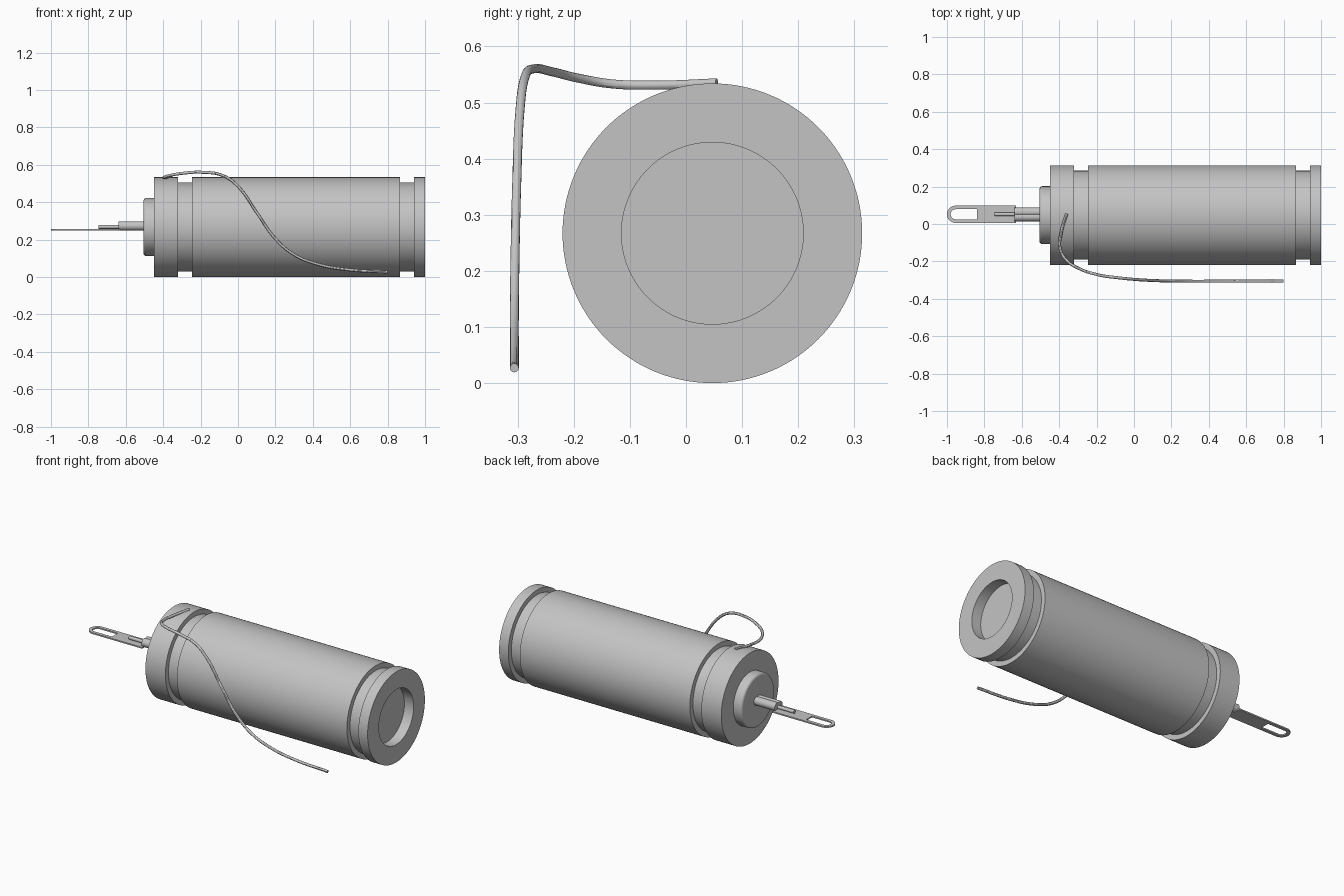
import bpy
import bmesh
from math import sin, cos, pi, radians

if "Cube" in bpy.data.objects:
    bpy.data.objects.remove(bpy.data.objects["Cube"], do_unlink=True)

AXIS_Y, AXIS_Z = 0.047, 0.267

grey = bpy.data.materials.new("light grey metal")
grey.use_nodes = True
grey.diffuse_color = (0.55, 0.55, 0.55, 1)
grey.node_tree.nodes["Principled BSDF"].inputs["Base Color"].default_value = (0.55, 0.55, 0.55, 1)


def finish(obj):
    """Apply the material and smooth shading with sharp edges."""
    bpy.ops.object.select_all(action="DESELECT")
    obj.select_set(True)
    bpy.context.view_layer.objects.active = obj
    if obj.type == "CURVE":
        bpy.ops.object.convert(target="MESH")
        obj = bpy.context.object
    obj.data.materials.clear()
    obj.data.materials.append(grey)
    bpy.ops.object.shade_smooth_by_angle(angle=radians(30))
    return obj


def lathe(name, profile, y=AXIS_Y, z=AXIS_Z, sides=96):
    """Turn (x, radius) points around a line along x, with closed ends."""
    bm = bmesh.new()
    rings = [[bm.verts.new((x, y + r * cos(2 * pi * i / sides), z + r * sin(2 * pi * i / sides)))
              for i in range(sides)] for x, r in profile]
    for a, b in zip(rings, rings[1:]):
        for i in range(sides):
            j = (i + 1) % sides
            bm.faces.new((a[i], a[j], b[j], b[i]))
    bm.faces.new(rings[0])
    bm.faces.new(rings[-1])
    bmesh.ops.recalc_face_normals(bm, faces=bm.faces)
    mesh = bpy.data.meshes.new(name)
    bm.to_mesh(mesh)
    bm.free()
    obj = bpy.data.objects.new(name, mesh)
    bpy.context.collection.objects.link(obj)
    return finish(obj)


def curve_object(name, dimensions):
    curve = bpy.data.curves.new(name, "CURVE")
    curve.dimensions = dimensions
    obj = bpy.data.objects.new(name, curve)
    bpy.context.collection.objects.link(obj)
    return obj


# Main body with a groove near each end and a round recess in one end
R, GROOVE, HOLE = 0.267, 0.238, 0.162
lathe("cylinder_body", [
    (-0.45, R), (-0.32, R), (-0.32, GROOVE), (-0.245, GROOVE), (-0.245, R),
    (0.865, R), (0.865, GROOVE), (0.94, GROOVE), (0.94, R), (1.0, R),
    (1.0, HOLE), (0.94, HOLE)], sides=128)

# Raised end cap with a rounded rim
bevel = 0.015
rim = [(-0.505 + bevel * (1 - sin(a)), 0.155 - bevel * (1 - cos(a)))
       for a in (pi / 2 * (1 - i / 5) for i in range(6))]
lathe("end_cap", rim + [(-0.44, 0.155)])

# Crimped terminal barrel: two rolled sides meeting over a wire core
for side, y in (("left", 0.064), ("right", 0.038)):
    lathe("crimp_barrel_" + side, [(-0.64, 0.024), (-0.49, 0.024)], y, 0.273, 32)
lathe("wire_core", [(-0.745, 0.01), (-0.49, 0.01)], 0.052, 0.268, 20)

# Flat terminal tab with a rounded end and a slot
tab = curve_object("terminal_tab", "2D")
tab.data.fill_mode = "BOTH"
tab.data.extrude = 0.004
for tip, end, half in ((-1.0, -0.63, 0.046), (-0.98, -0.84, 0.027)):
    outline = [(tip + half * (1 - sin(a)), half * cos(a))
               for a in (pi * i / 20 for i in range(21))]
    outline += [(end, -half), (end, half)]
    spline = tab.data.splines.new("POLY")
    spline.points.add(len(outline) - 1)
    for point, (x, y) in zip(spline.points, outline):
        point.co = (x, y, 0, 1)
    spline.use_cyclic_u = True
tab.location = (0, 0.052, 0.254)
finish(tab)

# Loose wire curling off the top and trailing beside the body
path = [
    (-0.36, 0.055, 0.535), (-0.39, -0.05, 0.531), (-0.395, -0.13, 0.533),
    (-0.365, -0.19, 0.543), (-0.3, -0.235, 0.554), (-0.19, -0.272, 0.56),
    (-0.08, -0.288, 0.542), (0.0, -0.296, 0.485), (0.1, -0.302, 0.345),
    (0.2, -0.305, 0.205), (0.3, -0.306, 0.12), (0.42, -0.306, 0.07),
    (0.58, -0.306, 0.04), (0.8, -0.306, 0.027)]
wire = curve_object("loose_wire", "3D")
wire.data.bevel_depth = 0.008
wire.data.bevel_resolution = 4
wire.data.use_fill_caps = True
wire.data.resolution_u = 8
spline = wire.data.splines.new("BEZIER")
spline.bezier_points.add(len(path) - 1)
for point, co in zip(spline.bezier_points, path):
    point.co = co
    point.handle_left_type = point.handle_right_type = "AUTO"
finish(wire)
